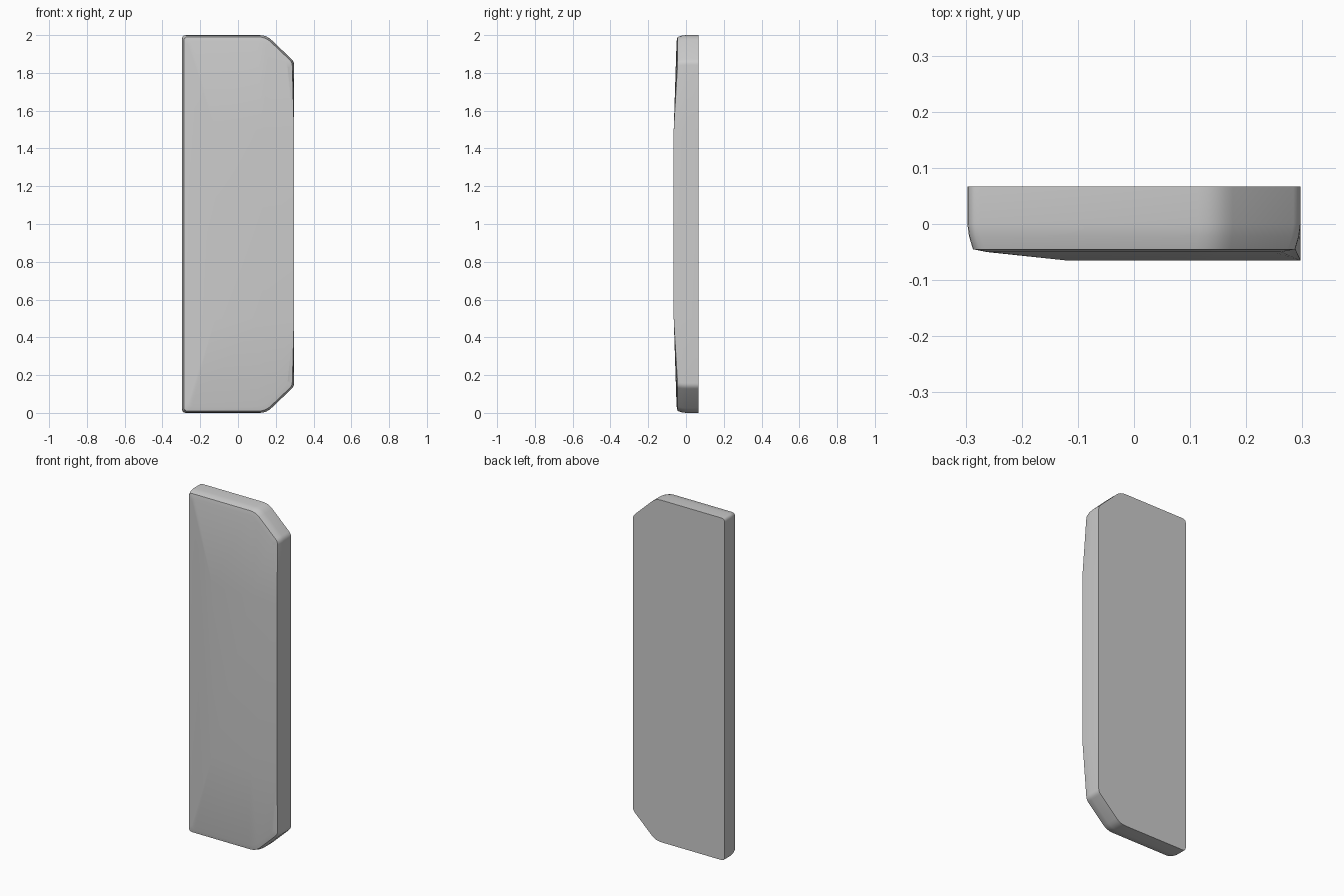
import bpy, bmesh
from mathutils import Vector

if "Cube" in bpy.data.objects:
    bpy.data.objects.remove(bpy.data.objects["Cube"])

H = 0.297          # half width
FRONT = -0.065     # raised middle of the front face


def outline(d):
    """Rounded outline inset by d, as (x, z, is_raised_edge) points."""
    half = [(-H + d, d, 0.022), (0.15 - 0.41 * d, d, 0.036),
            (H - d, 0.14 + 0.41 * d, 0.018), (H, 0.5, 0)]
    corners = half + [(x, 2 - z, r) for x, z, r in reversed(half)]
    pts = []
    n = len(corners)
    for i, (x, z, r) in enumerate(corners):
        c = Vector((x, z))
        if r == 0:
            pts.append((x, z, True))
            continue
        a = Vector(corners[i - 1][:2]) - c
        b = Vector(corners[(i + 1) % n][:2]) - c
        a, b = c + a.normalized() * r, c + b.normalized() * r
        for k in range(5):
            t = k / 4
            p = a * (1 - t) ** 2 + c * 2 * t * (1 - t) + b * t * t
            pts.append((p.x, p.y, False))
    return pts


bm = bmesh.new()

# Rings from the flat back, along the sides and over the softened front rim
rings = []
for d, y, raised_y in [(0, 0.067, 0.067), (0, 0.0, 0.0), (0.003, -0.022, -0.03),
                       (0.01, -0.045, FRONT), (0.035, -0.050, FRONT)]:
    rings.append([bm.verts.new((x, raised_y if up else y, z))
                  for x, z, up in outline(d)])

# Raised plateau: every rim point is pulled in to its nearest plateau edge
targets = [-0.12] * 5 + [0.13] * 5 + [H] * 6
plateau = [(x, 0.5) for x in targets] + [(x, 1.5) for x in reversed(targets)]
rings.append([bm.verts.new((x, FRONT, z)) for x, z in plateau])

for r0, r1 in zip(rings, rings[1:]):
    n = len(r0)
    for i in range(n):
        j = (i + 1) % n
        bm.faces.new((r0[i], r0[j], r1[j], r1[i]))
bm.faces.new(rings[0])
bm.faces.new(rings[-1])
bmesh.ops.remove_doubles(bm, verts=bm.verts, dist=0.0002)
bmesh.ops.dissolve_degenerate(bm, dist=0.0002, edges=bm.edges)
bmesh.ops.recalc_face_normals(bm, faces=bm.faces)

mesh = bpy.data.meshes.new("panel")
bm.to_mesh(mesh)
bm.free()
panel = bpy.data.objects.new("panel", mesh)
bpy.context.collection.objects.link(panel)
bpy.context.view_layer.objects.active = panel
panel.select_set(True)
bpy.ops.object.shade_smooth_by_angle(angle=0.52)
